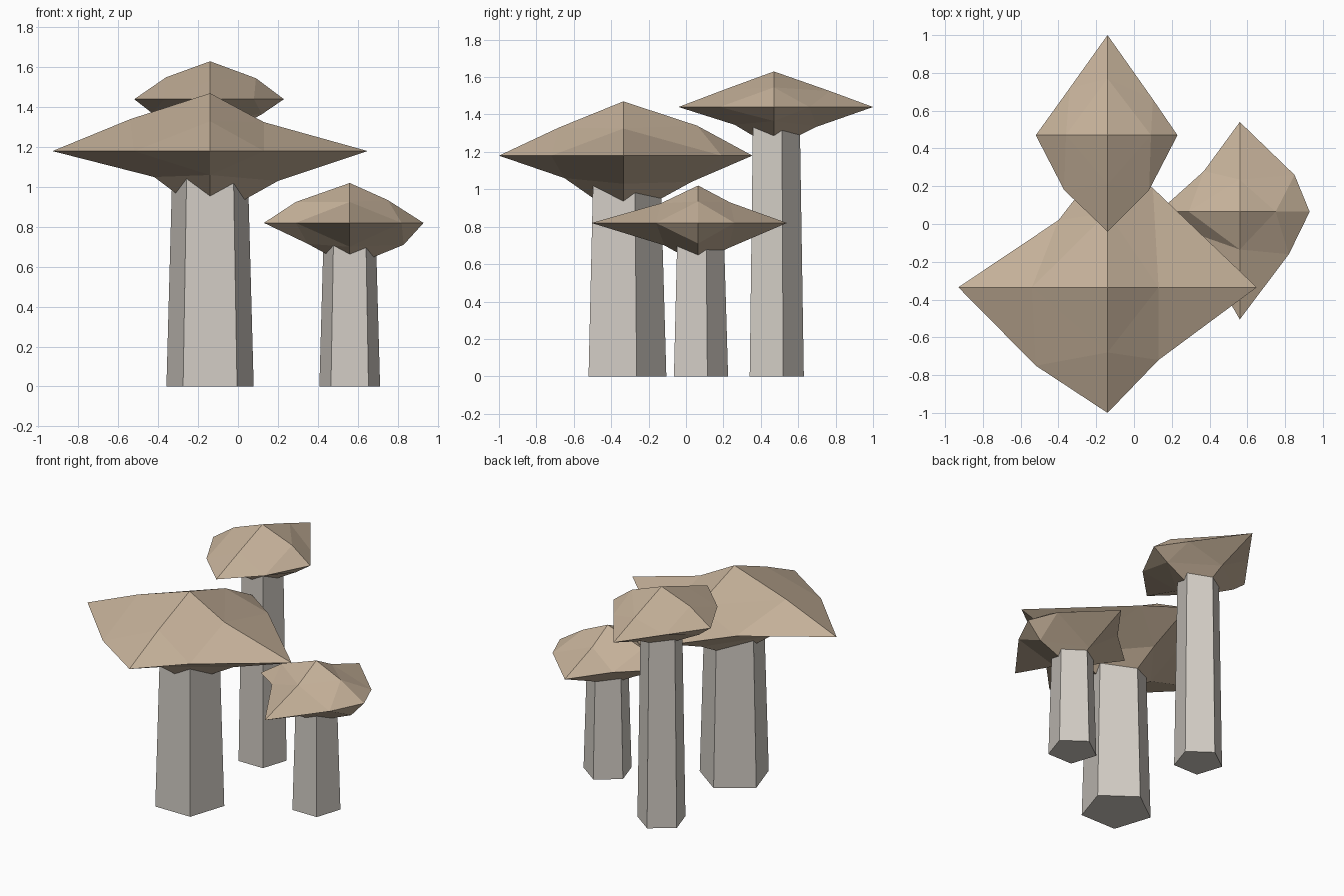
import bpy, bmesh, math

if "Cube" in bpy.data.objects:
    bpy.data.objects.remove(bpy.data.objects["Cube"])


def material(name, rgb):
    m = bpy.data.materials.new(name)
    m.diffuse_color = (*rgb, 1)
    m.use_nodes = True
    m.node_tree.nodes["Principled BSDF"].inputs["Base Color"].default_value = m.diffuse_color
    return m


cap_mat = material("cap_tan", (0.56, 0.44, 0.32))
stem_mat = material("stem_grey", (0.64, 0.60, 0.55))


def finish(name, bm, mat):
    bmesh.ops.recalc_face_normals(bm, faces=bm.faces)
    me = bpy.data.meshes.new(name)
    bm.to_mesh(me)
    bm.free()
    me.materials.append(mat)
    bpy.context.collection.objects.link(bpy.data.objects.new(name, me))


# Tapered five-sided stem with its flat side to the front
def stem(name, cx, cy, r0, r1, top):
    bm = bmesh.new()
    rings = []
    for r, z in ((r0, 0), (r1, top)):
        rings.append([bm.verts.new((cx + r * math.sin(i * math.tau / 5),
                                    cy + r * math.cos(i * math.tau / 5), z)) for i in range(5)])
    for ring in rings:
        bm.faces.new(ring)
    for i in range(5):
        j = (i + 1) % 5
        bm.faces.new((rings[0][i], rings[0][j], rings[1][j], rings[1][i]))
    finish(name, bm, stem_mat)


# Cap: once-subdivided octahedron with a jagged rim.
# Sides run E, N, W, S. rim alternates tips and corners; upper and lower
# give (distance along that side, height) of the points between rim and poles.
def cap(name, cx, cy, rim_z, top_z, bottom_z, tips, corners, upper, lower):
    bm = bmesh.new()
    dirs = ((1, 0), (0, 1), (-1, 0), (0, -1))
    tip = [bm.verts.new((cx + dx * t, cy + dy * t, rim_z)) for (dx, dy), t in zip(dirs, tips)]
    corner = [bm.verts.new((x, y, rim_z)) for x, y in corners]
    for pole_z, mids in ((top_z, upper), (bottom_z, lower)):
        pole = bm.verts.new((cx, cy, pole_z))
        mid = [bm.verts.new((cx + dx * d, cy + dy * d, z)) for (dx, dy), (d, z) in zip(dirs, mids)]
        for i in range(4):
            j = (i + 1) % 4
            bm.faces.new((pole, mid[i], mid[j]))
            bm.faces.new((mid[i], tip[i], corner[i]))
            bm.faces.new((mid[j], corner[i], tip[j]))
            bm.faces.new((mid[i], corner[i], mid[j]))
    finish(name, bm, cap_mat)


# Large front mushroom
stem("large_stem", -0.14, -0.335, 0.23, 0.198, 1.12)
cap("large_cap", -0.14, -0.335, 1.18, 1.47, 0.84, (0.79, 0.69, 0.79, 0.665),
    ((0.10, 0.19), (-0.40, 0.02), (-0.52, -0.75), (0.13, -0.72)),
    ((0.27, 1.325), (0.395, 1.34), (0.40, 1.34), (0.345, 1.33)),
    ((0.34, 1.03), (0.365, 1.04), (0.28, 1.05), (0.315, 1.06)))

# Tall back mushroom
stem("tall_stem", -0.14, 0.47, 0.16, 0.138, 1.40)
cap("tall_cap", -0.14, 0.47, 1.44, 1.63, 1.22, (0.37, 0.53, 0.38, 0.51),
    ((0.10, 0.66), (-0.34, 0.72), (-0.37, 0.18), (0.08, 0.18)),
    ((0.23, 1.545), (0.30, 1.525), (0.22, 1.55), (0.26, 1.535)),
    ((0.26, 1.365), (0.23, 1.335), (0.29, 1.37), (0.21, 1.345)))

# Small right mushroom
stem("small_stem", 0.56, 0.065, 0.16, 0.137, 0.78)
cap("small_cap", 0.56, 0.065, 0.82, 1.02, 0.60, (0.37, 0.475, 0.43, 0.57),
    ((0.85, 0.26), (0.37, 0.28), (0.29, -0.04), (0.82, -0.16)),
    ((0.19, 0.935), (0.17, 0.93), (0.27, 0.925), (0.20, 0.925)),
    ((0.27, 0.71), (0.16, 0.685), (0.21, 0.715), (0.18, 0.70)))
